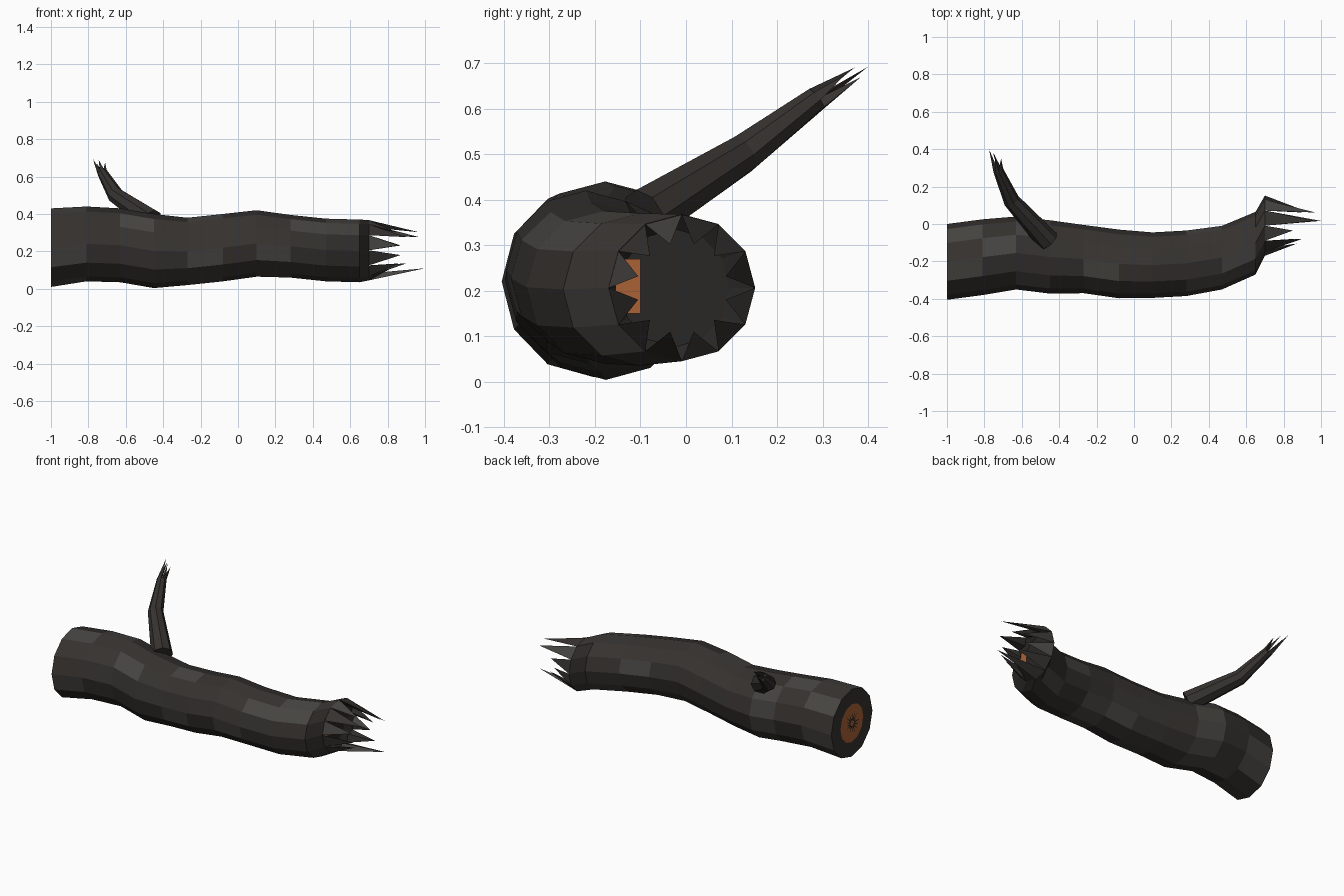
import bpy, bmesh, math, random
from mathutils import Vector

if "Cube" in bpy.data.objects:
    bpy.data.objects.remove(bpy.data.objects["Cube"])

random.seed(7)
N = 12

def material(name, rgb):
    m = bpy.data.materials.new(name)
    m.diffuse_color = (*rgb, 1)
    m.use_nodes = True
    m.node_tree.nodes["Principled BSDF"].inputs["Base Color"].default_value = m.diffuse_color
    return m

BARK = material("bark", (0.036, 0.032, 0.029))
PATCH = material("worn_bark", (0.062, 0.058, 0.053))
WOOD = material("heartwood", (0.40, 0.12, 0.035))
DARK = material("dark_wood", (0.022, 0.02, 0.018))

def finish(bm, name, mats, recalc=True):
    if recalc:
        bmesh.ops.recalc_face_normals(bm, faces=bm.faces)
    me = bpy.data.meshes.new(name)
    bm.to_mesh(me)
    bm.free()
    for m in mats:
        me.materials.append(m)
    ob = bpy.data.objects.new(name, me)
    bpy.context.collection.objects.link(ob)
    return ob

def ring_pts(x, cy, cz, ry, rz, n=N):
    return [Vector((x, cy + ry * math.cos(2 * math.pi * i / n),
                    cz + rz * math.sin(2 * math.pi * i / n))) for i in range(n)]

def bridge(bm, a, b):
    n = len(a)
    return [bm.faces.new((a[i], a[(i + 1) % n], b[(i + 1) % n], b[i])) for i in range(n)]

# Log: stations of x, y min, y max, z min, z max
stations = [
    (-1.00, -.405, .000, .010, .430), (-.81, -.380, .025, .040, .440),
    (-.63, -.350, .040, .035, .430), (-.45, -.372, .020, .004, .400),
    (-.27, -.370, -.005, .020, .380), (-.08, -.397, -.030, .040, .400),
    (.10, -.395, -.045, .065, .420), (.28, -.385, -.035, .060, .395),
    (.47, -.350, -.010, .040, .375), (.65, -.270, .065, .035, .370),
    (.70, -.170, .152, .045, .368)]
bm = bmesh.new()
rings = []
for x, y0, y1, z0, z1 in stations:
    pts = ring_pts(x, (y0 + y1) / 2, (z0 + z1) / 2, (y1 - y0) / 2, (z1 - z0) / 2)
    rings.append([bm.verts.new(p) for p in pts])
for k, (a, b) in enumerate(zip(rings, rings[1:])):
    for f in bridge(bm, a, b):
        if k < 9 and random.random() < 0.22:
            f.material_index = 1
bm.faces.new(rings[0])
# recessed hollow in the broken end
inner = [bm.verts.new(p) for p in ring_pts(.67, -.025, .206, .12, .13)]
for f in bridge(bm, rings[-1], inner):
    f.material_index = 2
bm.faces.new(inner).material_index = 2
finish(bm, "log", [BARK, PATCH, DARK])

# Splinters around the broken end
lengths = [.17, .27, .27, .15, .20, .16, .17, .16, .12, .30, .20, .15]
outer = ring_pts(.70, -.009, .206, .161, .161)
bm = bmesh.new()
for i, L in enumerate(lengths):
    a, b = outer[i], outer[(i + 1) % N]
    c = Vector((.70, -.009, .206))
    mid = (a + b) / 2
    back = c.lerp(mid, .82)
    tip = c.lerp(mid, .64) + Vector((L, 0, 0))
    va, vb, vc, vt = [bm.verts.new(p) for p in (a, b, back, tip)]
    for f in ((va, vb, vt), (vb, vc, vt), (vc, va, vt), (va, vc, vb)):
        bm.faces.new(f).material_index = i % 2
finish(bm, "end_splinters", [BARK, PATCH])

# Exposed heartwood: sawn end disc, and a sliver inside the broken end
bm = bmesh.new()
bm.faces.new([bm.verts.new(p) for p in reversed(ring_pts(-1.002, -.2, .22, .112, .118))])
bm.faces.new([bm.verts.new((.69, y, z)) for y, z in
              ((-.155, .15), (-.10, .15), (-.10, .27), (-.155, .27))])
finish(bm, "heartwood", [WOOD], False)

# Radial cracks on the sawn end
bm = bmesh.new()
for i in range(16):
    t = 2 * math.pi * i / 16
    r = random.uniform(.04, .085)
    pts = [(r, t), (.018, t - .3), (.018, t + .3)]
    bm.faces.new([bm.verts.new((-1.004, -.2 + q * math.cos(s), .22 + q * math.sin(s)))
                  for q, s in pts])
finish(bm, "end_cracks", [DARK])

# Side branch with a splintered tip
path = [(Vector((-.46, -.09, .365)), .062), (Vector((-.655, .125, .50)), .044),
        (Vector((-.725, .285, .62)), .028)]
bm = bmesh.new()
loops = []
for i, (p, r) in enumerate(path):
    d = (path[min(i + 1, 2)][0] - path[max(i - 1, 0)][0]).normalized()
    u = d.cross(Vector((0, 0, 1))).normalized()
    v = u.cross(d)
    loops.append([bm.verts.new(p + r * (math.cos(k * math.pi / 4) * u + math.sin(k * math.pi / 4) * v))
                  for k in range(8)])
for a, b in zip(loops, loops[1:]):
    bridge(bm, a, b)
bm.faces.new(loops[0])
bm.faces.new(loops[-1])
end = [v.co.copy() for v in loops[-1]]
for k, tip in ((0, (-.71, .35, .675)), (2, (-.745, .37, .69)), (4, (-.775, .40, .692)), (6, (-.755, .385, .67))):
    base = [bm.verts.new(p) for p in (end[k], end[(k + 1) % 8], path[2][0])]
    t = bm.verts.new(tip)
    for j in range(3):
        bm.faces.new((base[j], base[(j + 1) % 3], t))
finish(bm, "branch", [BARK])
